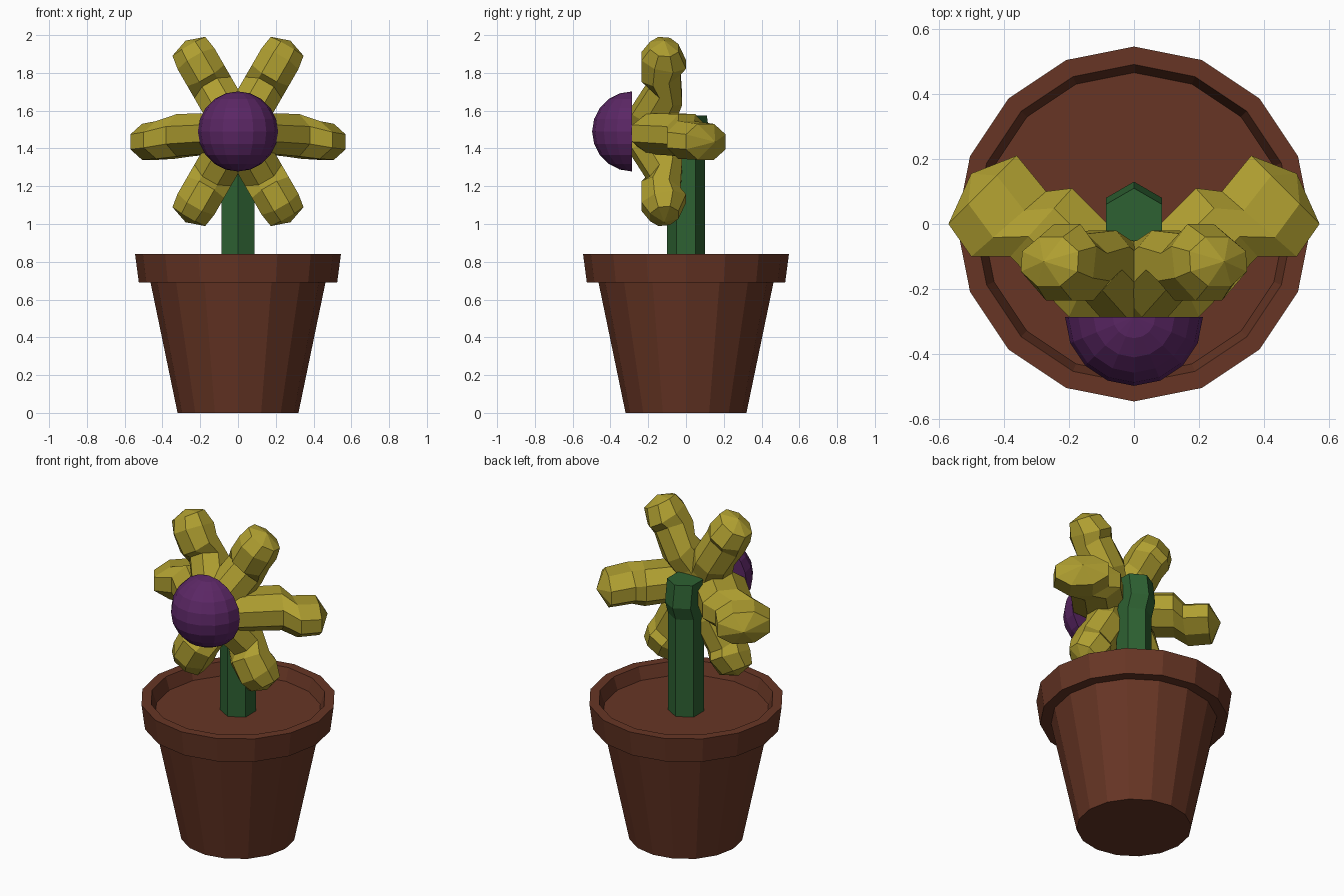
import bpy, bmesh, math
from mathutils import Vector

if "Cube" in bpy.data.objects:
    bpy.data.objects.remove(bpy.data.objects["Cube"])


def material(name, rgb):
    m = bpy.data.materials.new(name)
    m.diffuse_color = (*rgb, 1)
    m.use_nodes = True
    m.node_tree.nodes["Principled BSDF"].inputs["Base Color"].default_value = m.diffuse_color
    return m


BROWN = material("terracotta brown", (0.135, 0.036, 0.018))
GREEN = material("stem green", (0.027, 0.12, 0.032))
YELLOW = material("petal yellow", (0.43, 0.345, 0.03))
PURPLE = material("flower purple", (0.105, 0.02, 0.13))
HEAD_Z = 1.49


def finish(name, bm, mat):
    bmesh.ops.recalc_face_normals(bm, faces=bm.faces)
    me = bpy.data.meshes.new(name)
    bm.to_mesh(me)
    bm.free()
    me.materials.append(mat)
    ob = bpy.data.objects.new(name, me)
    bpy.context.collection.objects.link(ob)
    return ob


def loft(name, rings, mat, tip=None):
    """Skin a list of point rings; close the end with a cap or a raised tip."""
    bm = bmesh.new()
    vs = [[bm.verts.new(p) for p in r] for r in rings]
    n = len(vs[0])
    for a, b in zip(vs, vs[1:]):
        for i in range(n):
            j = (i + 1) % n
            bm.faces.new((a[i], a[j], b[j], b[i]))
    bm.faces.new(vs[0][::-1])
    if tip is None:
        bm.faces.new(vs[-1])
    else:
        t = bm.verts.new(tip)
        for i in range(n):
            bm.faces.new((vs[-1][i], vs[-1][(i + 1) % n], t))
    return finish(name, bm, mat)


def circle(n, r, z, y=0.0, tilt=0.0):
    """Ring with a corner on the y axis; tilt raises the front."""
    pts = []
    for i in range(n):
        a = math.pi / 2 + 2 * math.pi * i / n
        dy = r * math.sin(a)
        pts.append(Vector((r * math.cos(a), y + dy, z - tilt * dy)))
    return pts


# Pot with rim and soil, one lathed profile (radius, height)
pot = [(0.32, 0), (0.463, 0.69), (0.525, 0.69), (0.545, 0.84),
       (0.49, 0.84), (0.465, 0.765)]
loft("pot", [circle(16, r, z) for r, z in pot], BROWN)

# Stem, six sides, with a slight bend at the head
loft("stem", [circle(6, 0.1, 0.755), circle(6, 0.1, 1.36),
              circle(6, 0.1, 1.44, 0.03), circle(6, 0.1, 1.575, 0.01)], GREEN)

# Flower centre: half a ball facing forward
bm = bmesh.new()
bmesh.ops.create_uvsphere(bm, u_segments=16, v_segments=10, radius=0.212)
bmesh.ops.bisect_plane(bm, geom=bm.verts[:] + bm.edges[:] + bm.faces[:],
                       plane_co=(0, 0, 0), plane_no=(0, 1, 0), clear_outer=True)
bmesh.ops.holes_fill(bm, edges=[e for e in bm.edges if e.is_boundary], sides=0)
bmesh.ops.translate(bm, vec=(0, -0.285, HEAD_Z), verts=bm.verts)
finish("flower_centre", bm, PURPLE)

# Petal stations: front (reach, y), back (reach, y), half width, drop
UPRIGHT = [((0.0, -0.285), (0.0, -0.06), 0.11, 0),
           ((0.13, -0.285), (0.10, -0.05), 0.112, 0),
           ((0.30, -0.19), (0.19, -0.02), 0.112, 0),
           ((0.33, -0.235), (0.37, -0.03), 0.112, 0),
           ((0.46, -0.235), (0.41, 0.0), 0.112, 0),
           ((0.525, -0.19), (0.51, -0.04), 0.10, 0)]
SIDE = [((0.0, -0.285), (0.0, -0.06), 0.107, 0.01),
        ((0.20, -0.285), (0.07, -0.01), 0.107, 0.01),
        ((0.38, -0.10), (0.19, 0.11), 0.112, 0.02),
        ((0.50, -0.10), (0.27, 0.10), 0.10, 0.045),
        ((0.57, 0.0), (0.36, 0.21), 0.095, 0.055)]


def petal(name, angle, stations, tip):
    c, s = math.cos(angle), math.sin(angle)

    def place(u, y, t, drop):
        return Vector((u * c - t * s, y, HEAD_Z + u * s + t * c - drop))

    rings = []
    for (fu, fy), (bu, by), w, drop in stations:
        ring = []
        for i in range(8):
            a = math.pi / 8 + i * math.pi / 4
            k = math.cos(a) / math.cos(math.pi / 8) / 2
            t = math.sin(a) / math.cos(math.pi / 8) * w
            ring.append(place((fu + bu) / 2 + k * (fu - bu),
                              (fy + by) / 2 + k * (fy - by), t, drop))
        rings.append(ring)
    loft(name, rings, YELLOW, place(*tip[:2], 0, tip[2]))


# Six petals around the centre
for i in range(6):
    side = i in (0, 3)
    petal(f"petal_{i + 1}", i * math.pi / 3, SIDE if side else UPRIGHT,
          (0.50, 0.155, 0.055) if side else (0.555, -0.115, 0))
